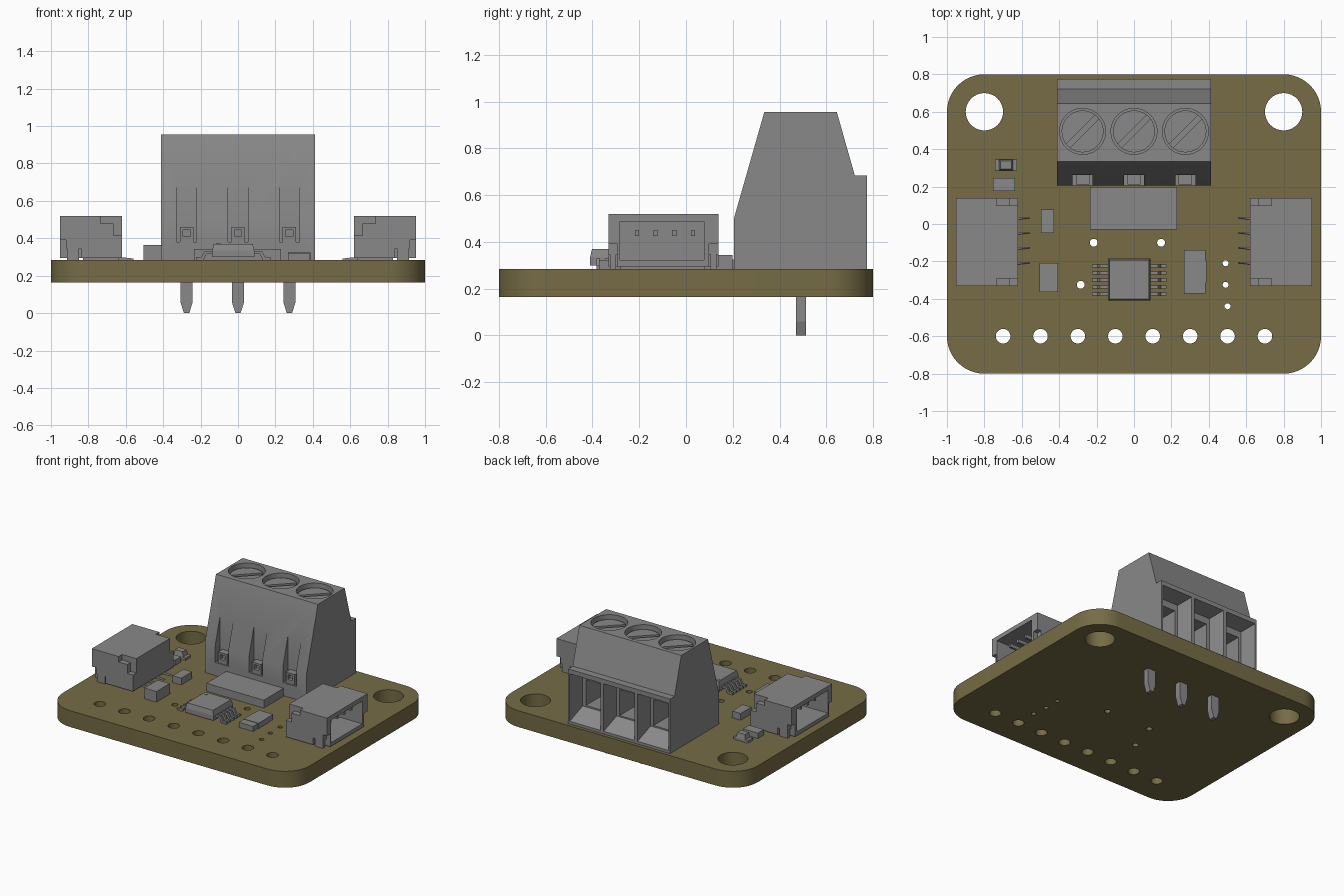
import bpy, bmesh, math
from mathutils import Vector

cube = bpy.data.objects.get("Cube")
if cube:
    bpy.data.objects.remove(cube, do_unlink=True)


def material(name, rgb):
    m = bpy.data.materials.new(name)
    m.use_nodes = True
    m.diffuse_color = (*rgb, 1)
    m.node_tree.nodes["Principled BSDF"].inputs["Base Color"].default_value = (*rgb, 1)
    return m


OLIVE = material("olive board", (0.18, 0.15, 0.06))
GREY = material("plain grey", (0.25, 0.25, 0.25))
BOTTOM, TOP = 0.165, 0.285
WAYS = (-0.275, 0, 0.275)


def add(name, bm, mat=GREY):
    bmesh.ops.recalc_face_normals(bm, faces=bm.faces)
    me = bpy.data.meshes.new(name)
    bm.to_mesh(me)
    bm.free()
    me.materials.append(mat)
    ob = bpy.data.objects.new(name, me)
    bpy.context.collection.objects.link(ob)
    return ob


def hull(name, points):
    bm = bmesh.new()
    verts = [bm.verts.new(p) for p in points]
    bmesh.ops.convex_hull(bm, input=verts)
    bmesh.ops.dissolve_limit(bm, angle_limit=0.01, verts=bm.verts, edges=bm.edges)
    return add(name, bm)


def box(name, x, y, z, inset=0):
    """Box from ranges; inset shrinks the top outline."""
    x, y = sorted(x), sorted(y)
    pts = [(a, b, z[0]) for a in x for b in y]
    pts += [(a, b, z[1]) for a in (x[0] + inset, x[1] - inset)
            for b in (y[0] + inset, y[1] - inset)]
    return hull(name, pts)


def prism(name, profile, axis, lo, hi):
    """Extrude a closed profile along x (profile y, z) or y (profile x, z)."""
    bm = bmesh.new()
    place = (lambda p, d: (d, *p)) if axis == "x" else (lambda p, d: (p[0], d, p[1]))
    a = [bm.verts.new(place(p, lo)) for p in profile]
    b = [bm.verts.new(place(p, hi)) for p in profile]
    bm.faces.new(a)
    bm.faces.new(b[::-1])
    for i in range(len(a)):
        j = (i + 1) % len(a)
        bm.faces.new((a[i], b[i], b[j], a[j]))
    return add(name, bm)


def cylinder(name, x, y, r, z0, z1, n=40):
    bm = bmesh.new()
    bmesh.ops.create_cone(bm, cap_ends=True, segments=n, radius1=r, radius2=r, depth=z1 - z0)
    bmesh.ops.translate(bm, verts=bm.verts, vec=Vector((x, y, (z0 + z1) / 2)))
    return add(name, bm)


def bake(ob):
    dg = bpy.context.evaluated_depsgraph_get()
    return bpy.data.meshes.new_from_object(ob.evaluated_get(dg))


def cut(ob, cutters):
    for c in cutters:
        mod = ob.modifiers.new("cut", "BOOLEAN")
        mod.operation, mod.solver, mod.object = "DIFFERENCE", "EXACT", c
    me = bake(ob)
    ob.modifiers.clear()
    ob.data = me
    for c in cutters:
        bpy.data.objects.remove(c, do_unlink=True)


def smooth(ob):
    bpy.ops.object.select_all(action="DESELECT")
    ob.select_set(True)
    bpy.context.view_layer.objects.active = ob
    bpy.ops.object.shade_smooth_by_angle(angle=math.radians(30))


# Board: filled outline with round holes
def arc(x, y, r, start, sweep, n):
    return [(x + r * math.cos(start + sweep * i / n), y + r * math.sin(start + sweep * i / n))
            for i in range(n + 1)]


outline = []
for k, (sx, sy) in enumerate(((1, 1), (-1, 1), (-1, -1), (1, -1))):
    outline += arc(0.8 * sx, 0.6 * sy, 0.2, k * math.pi / 2, math.pi / 2, 12)
holes = [(-0.8, 0.6, 0.1), (0.8, 0.6, 0.1)]
holes += [(-0.7 + 0.2 * i, -0.6, 0.039) for i in range(8)]
holes += [(-0.215, -0.1, 0.021), (0.145, -0.1, 0.021), (-0.285, -0.325, 0.021),
          (0.49, -0.21, 0.016), (0.49, -0.325, 0.016), (0.5, -0.44, 0.016)]
curve = bpy.data.curves.new("board_outline", "CURVE")
curve.dimensions, curve.fill_mode = "2D", "BOTH"
curve.extrude = (TOP - BOTTOM) / 2
for loop in [outline] + [arc(x, y, r, 0, math.tau, 32)[:-1] for x, y, r in holes]:
    sp = curve.splines.new("POLY")
    sp.points.add(len(loop) - 1)
    for p, (x, y) in zip(sp.points, loop):
        p.co = (x, y, 0, 1)
    sp.use_cyclic_u = True
temp = bpy.data.objects.new("board_outline", curve)
bpy.context.collection.objects.link(temp)
bm = bmesh.new()
bm.from_mesh(bake(temp))
bpy.data.objects.remove(temp, do_unlink=True)
bmesh.ops.remove_doubles(bm, verts=bm.verts, dist=1e-5)
bmesh.ops.translate(bm, verts=bm.verts, vec=Vector((0, 0, (TOP + BOTTOM) / 2)))
smooth(add("board", bm, OLIVE))

# Terminal block housing with screw wells, front slots and wire entries
block = prism("terminal_block", [(0.205, TOP), (0.205, 0.5), (0.335, 0.955), (0.645, 0.955),
              (0.722, 0.685), (0.775, 0.685), (0.775, TOP)], "x", -0.413, 0.413)
cutters = []
for x in WAYS:
    cutters.append(cylinder("well_cutter", x, 0.495, 0.123, 0.87, 1.1))
    cutters.append(box("slot_cutter", (x - 0.054, x + 0.054), (0.1, 0.262), (0.38, 0.8)))
    near = [(x + s * 0.128, 0.79, z) for s in (-1, 1) for z in (0.295, 0.655)]
    far = [(x + s * 0.1, 0.66, z) for s in (-1, 1) for z in (0.38, 0.63)]
    cutters.append(hull("funnel_cutter", near + far))
    cutters.append(box("wire_cutter", (x - 0.075, x + 0.075), (0.45, 0.7), (0.39, 0.58)))
cut(block, cutters)
smooth(block)

# Screws, clamp tabs and through-board pins
for x in WAYS:
    screw = cylinder("terminal_screw", x, 0.495, 0.112, 0.86, 0.925)
    slot = box("slot_cutter", (-0.2, 0.2), (-0.014, 0.014), (0.89, 1))
    slot.rotation_euler.z = math.pi / 4
    slot.location = (x, 0.495, 0)
    cut(screw, [slot])
    smooth(screw)
    tab = box("clamp_tab", (x - 0.036, x + 0.036), (0.212, 0.265), (0.375, 0.46))
    cut(tab, [box("tab_cutter", (x - 0.02, x + 0.02), (0.2, 0.24), (0.41, 0.445))])
    prism("terminal_pin", [(x - 0.033, TOP), (x - 0.033, 0.06), (x - 0.014, 0),
          (x + 0.014, 0), (x + 0.033, 0.06), (x + 0.033, TOP)], "y", 0.47, 0.513)

# Side sockets, mirrored
for s, side in ((1, "left"), (-1, "right")):
    def part(name, x, y, z):
        return box(f"{side}_{name}", (s * x[0], s * x[1]), y, z)

    shell = part("socket", (0.62, 0.953), (-0.332, 0.138), (0.295, 0.52))
    cutters = [part("cavity", (0.69, 1), (-0.282, 0.078), (0.322, 0.488))]
    for y in ((-0.4, -0.292), (0.098, 0.2)):
        cutters += [part("notch", (0.6, 0.735), y, (0.48, 0.6)),
                    part("low_notch", (0.6, 0.665), y, (0.415, 0.6)),
                    part("foot_notch", (0.84, 1), y, (0.2, 0.345)),
                    part("lip_notch", (0.92, 1), y, (0.2, 0.39))]
    cut(shell, cutters)
    part("socket_base", (0.64, 0.83), (-0.28, 0.08), (TOP, 0.3))
    for y in (-0.325, 0.105):
        part("solder_lug", (0.85, 0.915), (y, y + 0.026), (TOP, 0.35))
    for i in range(4):
        y = -0.21 + 0.08 * i
        part("contact", (0.68, 0.9), (y - 0.009, y + 0.009), (0.425, 0.45))
        hull(f"{side}_socket_lead", [(s * a, y + b, z) for a, b, z in (
            (0.56, 0, TOP), (0.56, 0.004, 0.292), (0.65, -0.01, TOP), (0.65, 0.01, TOP),
            (0.65, -0.01, 0.302), (0.65, 0.01, 0.302))])

# Central chip with gull-wing leads
CX = -0.0255
box("chip_lower", (-0.138, 0.087), (-0.41, -0.185), (0.3, 0.335))
box("chip_upper", (-0.138, 0.087), (-0.41, -0.185), (0.335, 0.37), 0.008)
cylinder("chip_dot", -0.105, -0.218, 0.012, 0.368, 0.372, 16)
for s in (-1, 1):
    lead = [(0.1, 0.33), (0.155, 0.33), (0.17, 0.3), (0.2, 0.3), (0.2, TOP),
            (0.158, TOP), (0.143, 0.315), (0.1, 0.315)]
    for i in range(5):
        y = -0.375 + 0.0375 * i
        prism("chip_lead", [(CX + s * a, z) for a, z in lead], "y", y - 0.008, y + 0.008)

# Small surface parts
box("wide_resistor", (-0.235, 0.23), (-0.03, 0.198), (TOP, 0.343))
box("tall_capacitor", (-0.505, -0.407), (-0.363, -0.208), (TOP, 0.363))
box("small_capacitor", (-0.497, -0.427), (-0.047, 0.077), (TOP, 0.335))
box("small_resistor", (-0.755, -0.635), (0.177, 0.247), (TOP, 0.325))
box("resistor_pack", (0.267, 0.387), (-0.315, -0.195), (TOP, 0.325))
for y in (-0.372, -0.195):
    box("resistor_pack_end", (0.267, 0.382), (y, y + 0.057), (TOP, 0.322))
box("lamp_base", (-0.743, -0.625), (0.285, 0.345), (TOP, 0.303))
box("lamp_lens", (-0.722, -0.646), (0.285, 0.345), (0.303, 0.338), 0.008)
